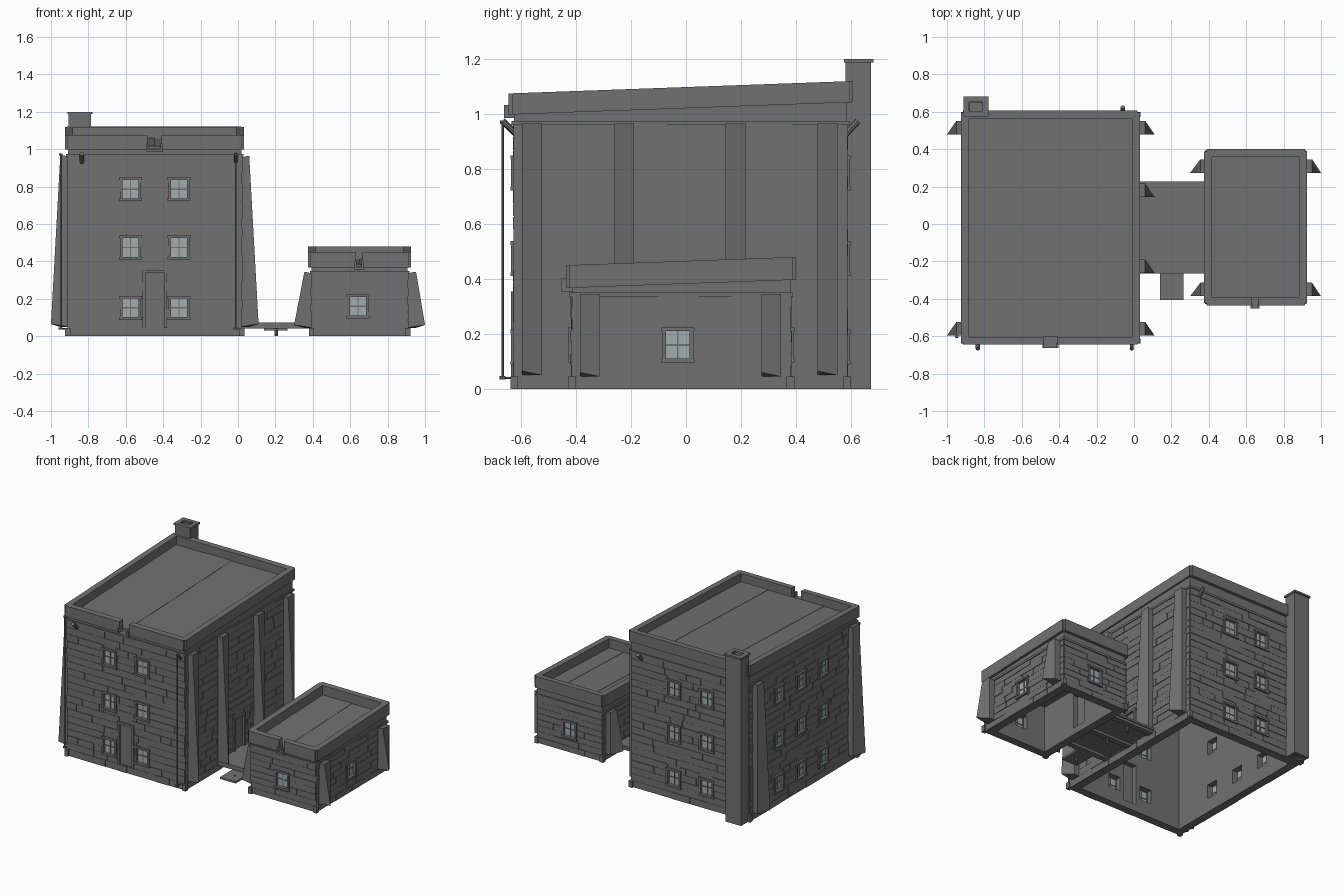
import bpy, bmesh, math, random
from mathutils import Vector

if "Cube" in bpy.data.objects:
    bpy.data.objects.remove(bpy.data.objects["Cube"])

random.seed(4)
SLOPE = 0.036  # roof rise per unit of depth


def material(name, rgb):
    m = bpy.data.materials.new(name)
    m.diffuse_color = (*rgb, 1)
    m.use_nodes = True
    m.node_tree.nodes["Principled BSDF"].inputs["Base Color"].default_value = m.diffuse_color
    return m


STONE = material("grey_stone", (0.165, 0.165, 0.165))
GLASS = material("pale_glass", (0.36, 0.42, 0.42))


class Part:
    """Collects simple solids into one named object."""

    def __init__(self, name, mat=STONE):
        self.name, self.mat, self.bm = name, mat, bmesh.new()

    def solid(self, pts):
        v = [self.bm.verts.new(p) for p in pts]
        for f in ((0, 1, 3, 2), (4, 6, 7, 5), (0, 4, 5, 1), (2, 3, 7, 6), (0, 2, 6, 4), (1, 5, 7, 3)):
            self.bm.faces.new([v[i] for i in f])

    def box(self, x0, x1, y0, y1, z0, z1, shear=0.0, yref=0.0, flat_base=False):
        self.solid([(x, y, z + (0 if flat_base and z == z0 else shear * (y - yref)))
                    for x in (x0, x1) for y in (y0, y1) for z in (z0, z1)])

    def on_wall(self, b, side, u0, u1, z0, z1, d0, d1):
        """Box on a wall: u runs along the wall, d points outward."""
        x0, x1, y0, y1 = b
        if side == "front":
            self.box(u0, u1, y0 - d1, y0 - d0, z0, z1)
        elif side == "back":
            self.box(u0, u1, y1 + d0, y1 + d1, z0, z1)
        elif side == "left":
            self.box(x0 - d1, x0 - d0, u0, u1, z0, z1)
        else:
            self.box(x1 + d0, x1 + d1, u0, u1, z0, z1)

    def ring(self, x0, x1, y0, y1, t, z0, z1, shear=0.0, inset=0.0, gap=None):
        kw = dict(shear=shear, yref=y0)
        spans = [(x0 + inset, x1 - inset)]
        self.box(*spans[0], y1 - t, y1, z0, z1, **kw)
        if gap:
            spans = [(x0 + inset, gap[0]), (gap[1], x1 - inset)]
        for s in spans:
            self.box(*s, y0, y0 + t, z0, z1, **kw)
        for a, c in ((x0, x0 + t), (x1 - t, x1)):
            self.box(a, c, y0 + inset, y1 - inset, z0, z1, **kw)

    def rod(self, a, b, r, n=8):
        a, b = Vector(a), Vector(b)
        res = bmesh.ops.create_cone(self.bm, cap_ends=True, segments=n, radius1=r, radius2=r, depth=(b - a).length)
        rot = (b - a).to_track_quat("Z", "Y").to_matrix().to_4x4()
        rot.translation = (a + b) / 2
        bmesh.ops.transform(self.bm, matrix=rot, verts=res["verts"])

    def done(self):
        bmesh.ops.recalc_face_normals(self.bm, faces=self.bm.faces)
        me = bpy.data.meshes.new(self.name)
        self.bm.to_mesh(me)
        self.bm.free()
        me.materials.append(self.mat)
        ob = bpy.data.objects.new(self.name, me)
        bpy.context.collection.objects.link(ob)
        return ob


def cut(ob, cutter):
    mod = ob.modifiers.new("cut", "BOOLEAN")
    mod.object, mod.operation, mod.solver = cutter, "DIFFERENCE", "EXACT"
    bpy.context.view_layer.update()
    ob.data = bpy.data.meshes.new_from_object(ob.evaluated_get(bpy.context.evaluated_depsgraph_get()))
    ob.modifiers.clear()
    bpy.data.objects.remove(cutter)


def building(tag, b, top, roof, par, windows, doors, gap, course):
    """b: wall bounds, top: wall height, roof: parapet bounds, par: parapet z range at the front."""
    x0, x1, y0, y1 = b
    t = 0.055
    holes = [(s, u - 0.045, u + 0.045, z - 0.05, z + 0.05) for s, u, z in windows]
    holes += [(s, u - 0.052, u + 0.052, 0.05, 0.34 if s == "front" else 0.29) for s, u in doors]

    # hollow walls with openings
    walls = Part(tag + "_walls")
    walls.box(*b, 0, par[0] + 0.005, SLOPE, y0, flat_base=True)
    walls = walls.done()
    room = Part("room_cutter")
    room.box(x0 + t, x1 - t, y0 + t, y1 - t, -0.1, top - 0.01)
    cut(walls, room.done())
    openings = Part("opening_cutter")
    for s, u0, u1, z0, z1 in holes:
        openings.on_wall(b, s, u0, u1, z0, z1, -t - 0.02, 0.02)
    cut(walls, openings.done())

    # thin stone courses with staggered joints
    stones = Part(tag + "_stone_blocks")
    n = round(top / course)
    h = top / n
    for s in ("front", "back", "left", "right"):
        lo, hi = (x0, x1) if s in ("front", "back") else (y0, y1)
        for i in range(n):
            z0, z1 = i * h, (i + 1) * h
            u = lo
            while u < hi - 0.001:
                e = u + random.uniform(0.07, 0.24)
                e = hi if hi - e < 0.06 else e
                spans = [(u, e)]
                for hs, a, c, p, q in holes:
                    if hs == s and z1 > p and z0 < q:
                        spans = [k for m, o in spans for k in ((m, min(o, a)), (max(m, c), o)) if k[1] - k[0] > 0.006]
                for m, o in spans:
                    stones.on_wall(b, s, m + 0.001, o - 0.001, z0 + 0.001, z1 - 0.001, -0.001,
                                   random.choice((0.002, 0.0035, 0.005)))
                u = e
    # corner foot stones
    for x in (x0, x1):
        for y in (y0, y1):
            stones.box(x - 0.014, x + 0.014, y - 0.014, y + 0.014, 0, 0.045)
    stones.done()

    # windows: frame, glazing bars and panes
    frames, panes = Part(tag + "_window_frames"), Part(tag + "_window_panes", GLASS)
    for s, u, z in windows:
        for k in (-1, 1):
            a, c = sorted((u + k * 0.043, u + k * 0.057))
            frames.on_wall(b, s, a, c, z - 0.06, z + 0.06, -0.02, 0.012)
            a, c = sorted((z + k * 0.050, z + k * 0.064))
            frames.on_wall(b, s, u - 0.061, u + 0.061, a, c, -0.02, 0.014)
        frames.on_wall(b, s, u - 0.003, u + 0.003, z - 0.05, z + 0.05, -0.016, -0.004)
        frames.on_wall(b, s, u - 0.045, u + 0.045, z - 0.003, z + 0.003, -0.016, -0.004)
        panes.on_wall(b, s, u - 0.045, u + 0.045, z - 0.05, z + 0.05, -0.012, -0.008)
    frames.done()
    panes.done()

    # doors with surrounds
    door = Part(tag + "_doors")
    for s, u in doors:
        head = 0.34 if s == "front" else 0.29
        door.on_wall(b, s, u - 0.052, u + 0.052, 0.05, head, -0.02, -0.006)
        for k in (-1, 1):
            a, c = sorted((u + k * 0.05, u + k * 0.066))
            door.on_wall(b, s, a, c, 0.045, head, -0.02, 0.012)
        door.on_wall(b, s, u - 0.066, u + 0.066, head, head + 0.015, -0.02, 0.012)
    door.done()

    # cornice, sloping parapet and roof boards
    trim = Part(tag + "_cornice")
    trim.ring(x0 - 0.009, x1 + 0.009, y0 - 0.009, y1 + 0.009, 0.03, top - 0.005, top + 0.01)
    trim.done()
    parapet = Part(tag + "_parapet")
    parapet.ring(*roof, 0.042, *par, shear=SLOPE, inset=0.012, gap=gap)
    parapet.done()
    boards = Part(tag + "_roof_boards")
    r0, r1 = roof[0] + 0.04, roof[1] - 0.04
    w = (r1 - r0) / 4
    for i in range(4):
        boards.box(r0 + i * w, r0 + (i + 1) * w, roof[2] + 0.04, roof[3] - 0.04,
                   par[0] - 0.02, par[0] + 0.016 + 0.002 * (i % 2), SLOPE, roof[2])
    boards.done()

    # rain spout under the parapet gap
    spout = Part(tag + "_spout")
    spout.box(gap[0], gap[1], roof[2] - 0.018, roof[2] + 0.045, par[0] - 0.012, par[0] + 0.004)
    for g in gap:
        spout.box(g - 0.005, g + 0.005, roof[2] - 0.018, roof[2] + 0.01, par[0] - 0.012, par[0] + 0.035)
    spout.done()


ROWS = (0.152, 0.474, 0.786)
main_windows = [(s, x, z) for s in ("front", "back") for x in (-0.575, -0.315) for z in ROWS]
main_windows += [("left", y, z) for y in (-0.24, 0.01, 0.26) for z in ROWS]
building("tower", (-0.91, 0.02, -0.625, 0.585), 0.965, (-0.925, 0.032, -0.645, 0.607), (0.998, 1.075),
         main_windows, [("front", -0.445), ("right", -0.02)], (-0.485, -0.41), 0.049)
building("annex", (0.393, 0.907, -0.415, 0.38), 0.34, (0.375, 0.925, -0.435, 0.4), (0.367, 0.45),
         [("front", 0.642, 0.16), ("back", 0.65, 0.16), ("right", -0.03, 0.16)], [("left", -0.02)],
         (0.628, 0.666), 0.043)

# tapered buttresses
buttress = Part("buttresses")
for inner, low, high, z0, z1, ys in ((0.01, 0.11, 0.06, 0.05, 0.965, (-0.56, -0.225, 0.18, 0.515)),
                                     (-0.9, -1.0, -0.95, 0.05, 0.97, (-0.56, 0.515)),
                                     (0.9, 1.0, 0.952, 0.045, 0.345, (-0.35, 0.31)),
                                     (0.4, 0.3, 0.355, 0.045, 0.345, (-0.35, 0.31))):
    for y in ys:
        buttress.solid([(x, yy, z) for x, xt in ((inner, inner), (low, high)) for yy in (y - 0.036, y + 0.036)
                        for x, z in ((x, z0 + (0.015 if x == low else 0)), (xt, z1 - (0.01 if xt == inner else 0)))])
buttress.done()

# chimney with an open cap
chimney = Part("chimney")
chimney.ring(-0.905, -0.785, 0.58, 0.673, 0.025, 0, 1.19)
chimney.box(-0.89, -0.8, 0.595, 0.66, 0.01, 1.13)
chimney.ring(-0.911, -0.779, 0.574, 0.682, 0.03, 1.187, 1.2)
chimney.done()

# walkway between the buildings, with step and posts
deck = Part("walkway")
deck.box(0.015, 0.4, -0.265, 0.228, 0.058, 0.073)
for y in (-0.24, -0.02, 0.2):
    deck.box(0.02, 0.395, y - 0.02, y + 0.02, 0.04, 0.059)
deck.box(0.14, 0.265, -0.405, -0.255, 0.03, 0.042)
for y in (-0.33, -0.02, 0.18):
    deck.rod((0.205, y, 0), (0.205, y, 0.045), 0.009)
deck.done()

# thin drop pipes at the front corners
pipes = Part("drop_pipes")
for x, y in ((-0.012, -0.667), (-0.948, -0.6)):
    pipes.rod((x, y, 0.035), (x, y, 0.975), 0.004)
    pipes.rod((x, y, 0.035), (x, y, 0.047), 0.011)
    pipes.rod((x, y, 0.965), (x, y, 0.977), 0.009)
    pipes.rod((x, y, 0.04), (x + (0.03 if x < -0.5 else 0), y + 0.045, 0.04), 0.004)
pipes.done()

# slanted brackets under the eaves
brackets = Part("eave_brackets")
brackets.rod((-0.835, -0.615, 0.925), (-0.835, -0.668, 0.975), 0.012)
brackets.rod((-0.012, -0.615, 0.925), (-0.012, -0.668, 0.975), 0.010)
brackets.rod((-0.06, 0.575, 0.92), (-0.06, 0.625, 0.975), 0.012)
brackets.done()
